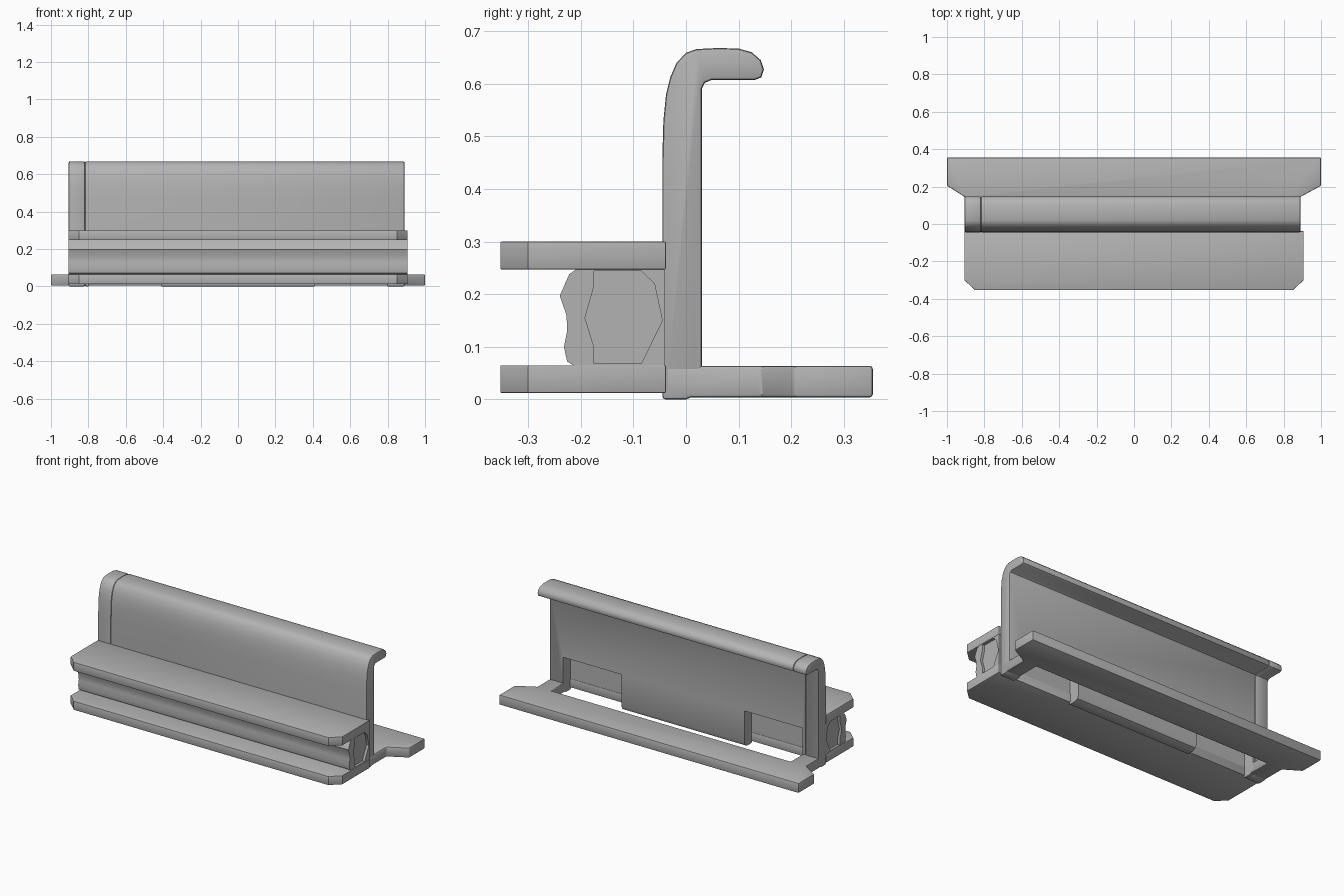
import bpy, bmesh
from mathutils import Vector

cube = bpy.data.objects.get("Cube")
if cube:
    bpy.data.objects.remove(cube, do_unlink=True)

GREY = (0.45, 0.45, 0.45, 1)
mat = bpy.data.materials.new("plain_grey")
mat.use_nodes = True
mat.diffuse_color = GREY
mat.node_tree.nodes["Principled BSDF"].inputs["Base Color"].default_value = GREY


def activate(ob):
    bpy.ops.object.select_all(action='DESELECT')
    ob.select_set(True)
    bpy.context.view_layer.objects.active = ob


def prism(name, outline, start, end, axis, bevel=0.0, angle=1.0):
    """Extrude a (y, z) outline along x, or an (x, y) outline along z."""
    bm = bmesh.new()
    if axis == 'x':
        pts, step = [(start, a, b) for a, b in outline], Vector((end - start, 0, 0))
    else:
        pts, step = [(a, b, start) for a, b in outline], Vector((0, 0, end - start))
    face = bm.faces.new([bm.verts.new(p) for p in pts])
    new = bmesh.ops.extrude_face_region(bm, geom=[face])["geom"]
    bmesh.ops.translate(bm, vec=step, verts=[v for v in new if isinstance(v, bmesh.types.BMVert)])
    bmesh.ops.recalc_face_normals(bm, faces=bm.faces)
    if bevel:
        sharp = [e for e in bm.edges if e.calc_face_angle(0) > angle]
        bmesh.ops.bevel(bm, geom=sharp, offset=bevel, segments=2, profile=0.5, affect='EDGES')
    me = bpy.data.meshes.new(name)
    bm.to_mesh(me)
    bm.free()
    me.materials.append(mat)
    ob = bpy.data.objects.new(name, me)
    bpy.context.collection.objects.link(ob)
    return ob


def cut(ob, cutter):
    cutter.hide_render = True
    activate(ob)
    mod = ob.modifiers.new("cut", 'BOOLEAN')
    mod.operation, mod.solver, mod.object = 'DIFFERENCE', 'EXACT', cutter
    bpy.ops.object.modifier_apply(modifier=mod.name)
    bpy.data.objects.remove(cutter, do_unlink=True)


def smooth(ob):
    activate(ob)
    bpy.ops.object.shade_smooth_by_angle(angle=0.6)


def rect(a0, a1, b0, b1):
    return [(a0, b0), (a1, b0), (a1, b1), (a0, b1)]


# Hooked upright wall, split into a long panel and a narrow end cap
hook = [(-.045, 0), (-.045, .3), (-.045, .46), (-.043, .53), (-.038, .58), (-.03, .612),
        (-.018, .64), (0, .659), (.02, .666), (.06, .668), (.1, .667), (.125, .66),
        (.142, .645), (.148, .627), (.143, .612), (.13, .607), (.048, .607),
        (.036, .602), (.03, .59), (.03, .03), (.021, .009), (0, 0)]
panel = prism("upright_panel", hook, -.818, .89, 'x', .006)
cap = prism("upright_end_cap", hook, -.905, -.818, 'x', .006)

# Open recesses low in the back of the panel, either side of the centre
for x0, x1 in ((-.8, -.41), (.41, .8)):
    cut(panel, prism("recess_cutter", rect(-.06, .06, -.1, .22), x0, x1, 'x'))

# Rear base bar joined to the wall by a tab at each end
base = [(-1, .205), (-.905, .145), (-.905, -.04), (-.8, -.04), (-.8, .145), (.8, .145),
        (.8, -.04), (.89, -.04), (.89, .145), (1, .205), (1, .355), (-1, .355)]
rear = prism("rear_base_frame", base, .004, .064, 'z', .006)

# Front flanges with clipped corners
flange = [(-.907, -.038), (-.907, -.3), (-.85, -.353), (.85, -.353), (.907, -.3), (.907, -.038)]
upper = prism("upper_flange", flange, .247, .3, 'z', .003)
lower = prism("lower_flange", flange, .012, .065, 'z', .003)

# Wavy beam between the flanges
wave = [(-.04, .05), (-.2, .05), (-.212, .064), (-.226, .072), (-.232, .1), (-.226, .13),
        (-.227, .16), (-.24, .197), (-.222, .238), (-.205, .25), (-.2, .26), (-.04, .26)]
beam = prism("front_beam", wave, -.905, .905, 'x')

# Shallow faceted pockets in both beam ends
pocket = [(-.175, .068), (-.085, .068), (-.045, .15), (-.06, .22), (-.085, .244),
          (-.175, .244), (-.175, .215), (-.192, .155), (-.175, .1)]
for side in (-1, 1):
    cut(beam, prism("pocket_cutter", pocket, side * .89, side * .95, 'x'))

for part in (panel, cap, rear, upper, lower, beam):
    smooth(part)
